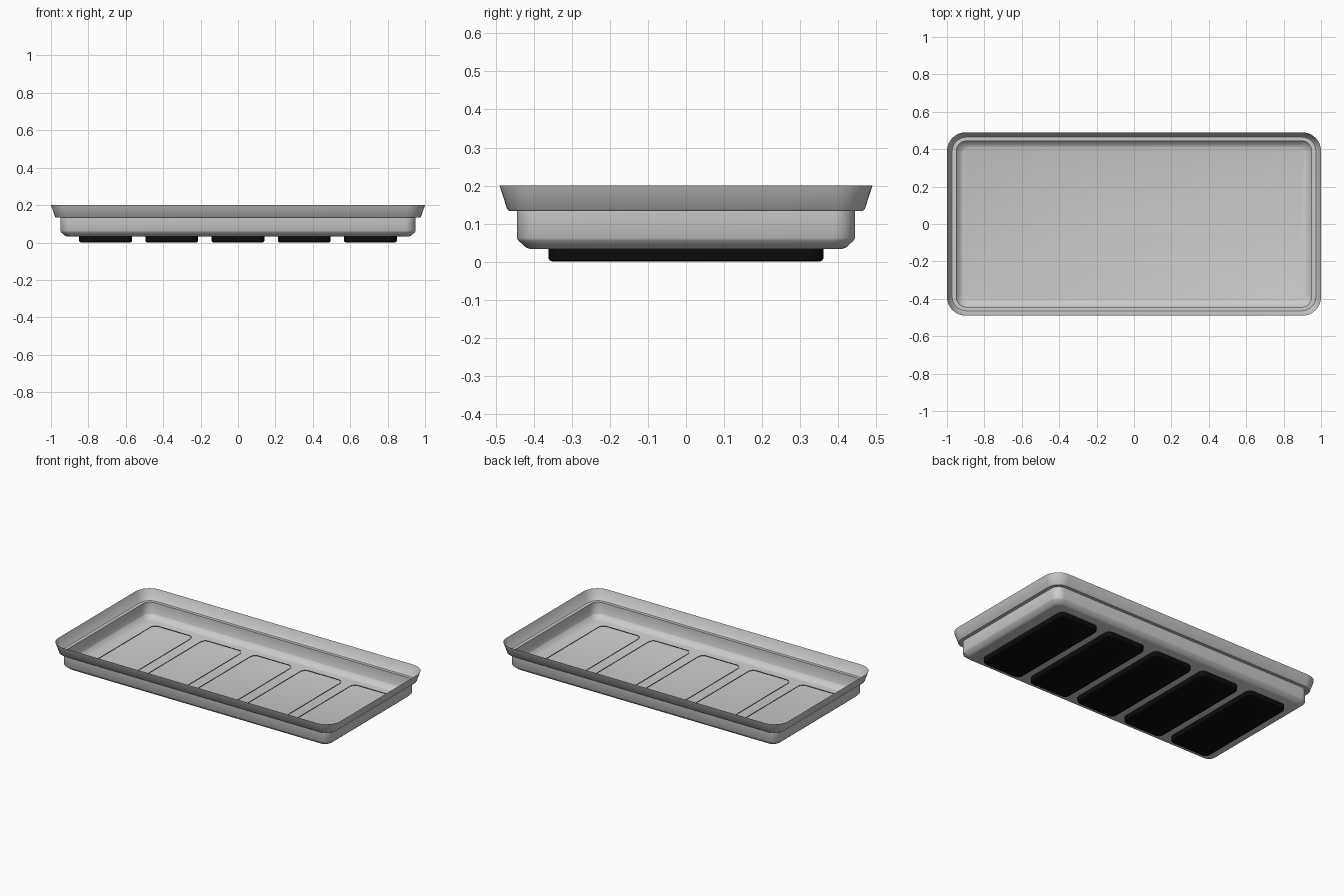
import bpy, bmesh, math

if "Cube" in bpy.data.objects:
    bpy.data.objects.remove(bpy.data.objects["Cube"])


def ring(bm, hx, hy, r, z, cx=0.0, seg=8):
    """Rounded-rectangle loop of vertices."""
    verts = []
    for k, (sx, sy) in enumerate([(1, 1), (-1, 1), (-1, -1), (1, -1)]):
        for i in range(seg + 1):
            a = math.pi / 2 * (k + i / seg)
            verts.append(bm.verts.new((cx + sx * (hx - r) + r * math.cos(a),
                                       sy * (hy - r) + r * math.sin(a), z)))
    return verts


def loft(name, profile, cx=0.0, color=None):
    """Skin a list of (half x, half y, radius, z) rings, closing the last one."""
    bm = bmesh.new()
    rings = [ring(bm, *p, cx=cx) for p in profile]
    for a, b in zip(rings, rings[1:]):
        n = len(a)
        for i in range(n):
            j = (i + 1) % n
            bm.faces.new((a[i], b[i], b[j], a[j]))
    bm.faces.new(list(reversed(rings[-1])))
    mesh = bpy.data.meshes.new(name)
    bm.to_mesh(mesh)
    bm.free()
    obj = bpy.data.objects.new(name, mesh)
    bpy.context.collection.objects.link(obj)
    if color:
        mat = bpy.data.materials.new(name + "_material")
        mat.diffuse_color = color
        mat.use_nodes = True
        mat.node_tree.nodes["Principled BSDF"].inputs["Base Color"].default_value = mat.diffuse_color
        mesh.materials.append(mat)
    bpy.ops.object.select_all(action='DESELECT')
    obj.select_set(True)
    bpy.context.view_layer.objects.active = obj
    bpy.ops.object.shade_smooth_by_angle(angle=math.radians(35))
    return obj


# Thin tray: flared rim, ledge, vertical wall, rounded bottom edge, floor
loft("tray", [
    (1.000, 0.490, 0.100, 0.200),
    (0.978, 0.470, 0.080, 0.138),
    (0.972, 0.464, 0.074, 0.133),
    (0.950, 0.444, 0.055, 0.133),
    (0.950, 0.444, 0.055, 0.062),
    (0.946, 0.440, 0.053, 0.055),
    (0.926, 0.420, 0.045, 0.037),
    (0.915, 0.409, 0.040, 0.033),
])

# Five open-topped rubber feet, whose edges just show through the floor
for i in range(5):
    loft(f"foot_pad_{i + 1}", [
        (0.141, 0.361, 0.035, 0.036),
        (0.141, 0.361, 0.035, 0.008),
        (0.138, 0.358, 0.032, 0.003),
        (0.131, 0.351, 0.027, 0.000),
    ], cx=(i - 2) * 0.354, color=(0.004, 0.004, 0.004, 1))
